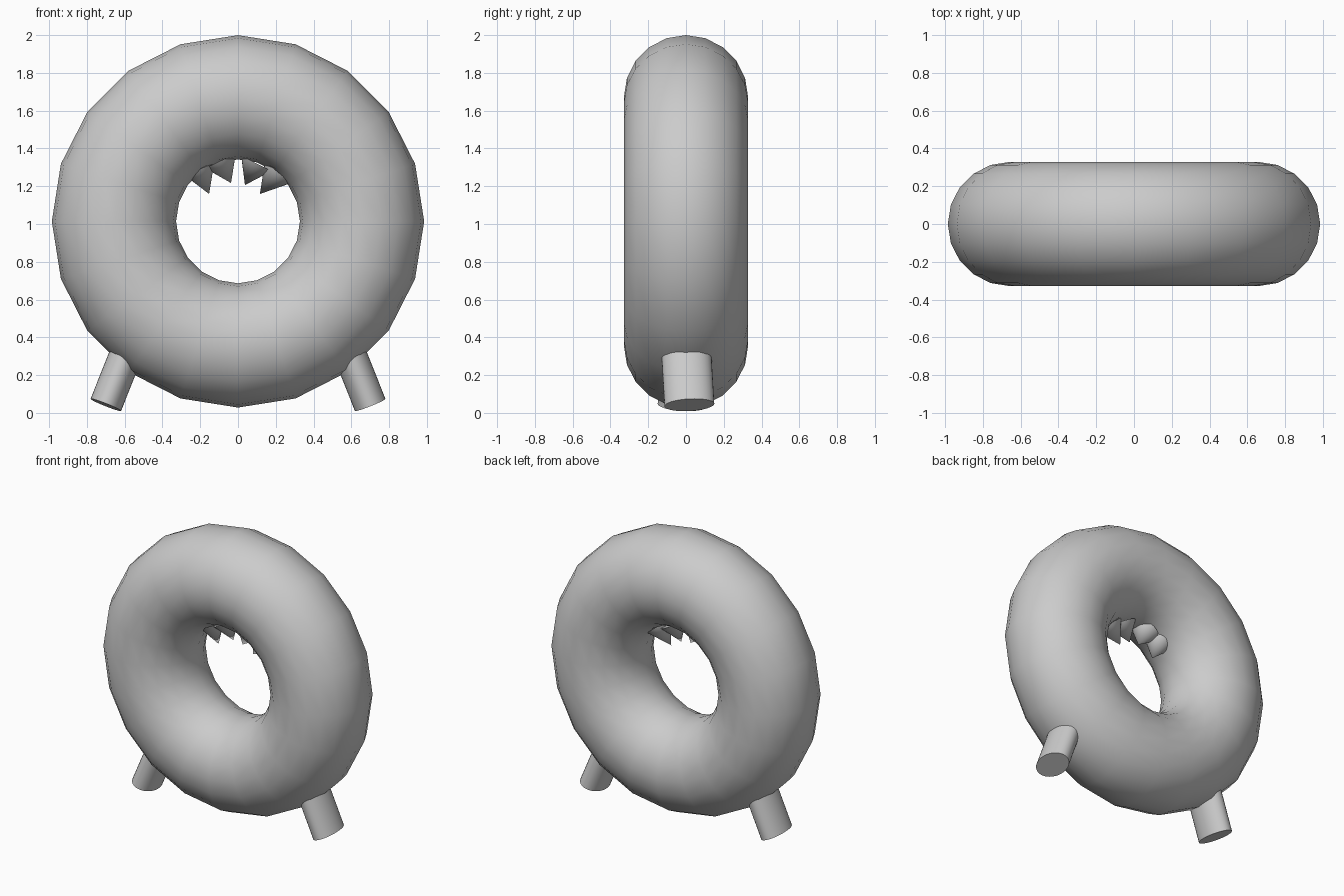
import bpy
from math import radians
from mathutils import Vector

if "Cube" in bpy.data.objects:
    bpy.data.objects.remove(bpy.data.objects["Cube"])


def finish(name, angle):
    ob = bpy.context.object
    ob.name = name
    bpy.ops.object.shade_smooth_by_angle(angle=radians(angle))
    return ob


def aim(ob, direction):
    ob.rotation_mode = 'QUATERNION'
    ob.rotation_quaternion = Vector(direction).to_track_quat('Z', 'Y')


# Upright ring body
bpy.ops.mesh.primitive_torus_add(major_segments=20, minor_segments=20,
                                 major_radius=0.657, minor_radius=0.329,
                                 location=(0, 0, 1.014), rotation=(radians(90), 0, 0))
finish("ring_body", 40)

# Splayed oval legs, each the other turned half round
LENGTH = 0.36
for name, s in (("right_leg", 1), ("left_leg", -1)):
    foot = Vector((s * 0.70, s * 0.018, 0.042))
    up = Vector((-s * 0.37, -s * 0.055, 0.93)).normalized()
    side = Vector((0, 1, 0)).cross(up).normalized()
    bpy.ops.mesh.primitive_cylinder_add(vertices=32, radius=1, depth=LENGTH)
    leg = finish(name, 40)
    for v in leg.data.vertices:
        v.co = (foot + up * (LENGTH / 2 + v.co.z)
                + side * (v.co.x * 0.087) + up.cross(side) * (v.co.y * 0.132))

# Teeth: cones pointing into the hole (tip x, tip z, axis x, axis z, length, radius)
teeth = [(-0.153, 1.159, -0.37, 0.93, 0.15, 0.09),
         (-0.037, 1.217, -0.43, 0.90, 0.13, 0.09),
         (0.037, 1.206, 0.46, 0.89, 0.13, 0.09),
         (0.116, 1.159, 0.64, 0.77, 0.15, 0.09)]
for i, (x, z, dx, dz, length, radius) in enumerate(teeth):
    axis = Vector((dx, 0, dz)).normalized()
    bpy.ops.mesh.primitive_cone_add(vertices=24, radius1=radius, radius2=0, depth=length,
                                    location=Vector((x, 0, z)) + axis * length / 2)
    aim(finish(f"tooth_{i + 1}", 40), -axis)
